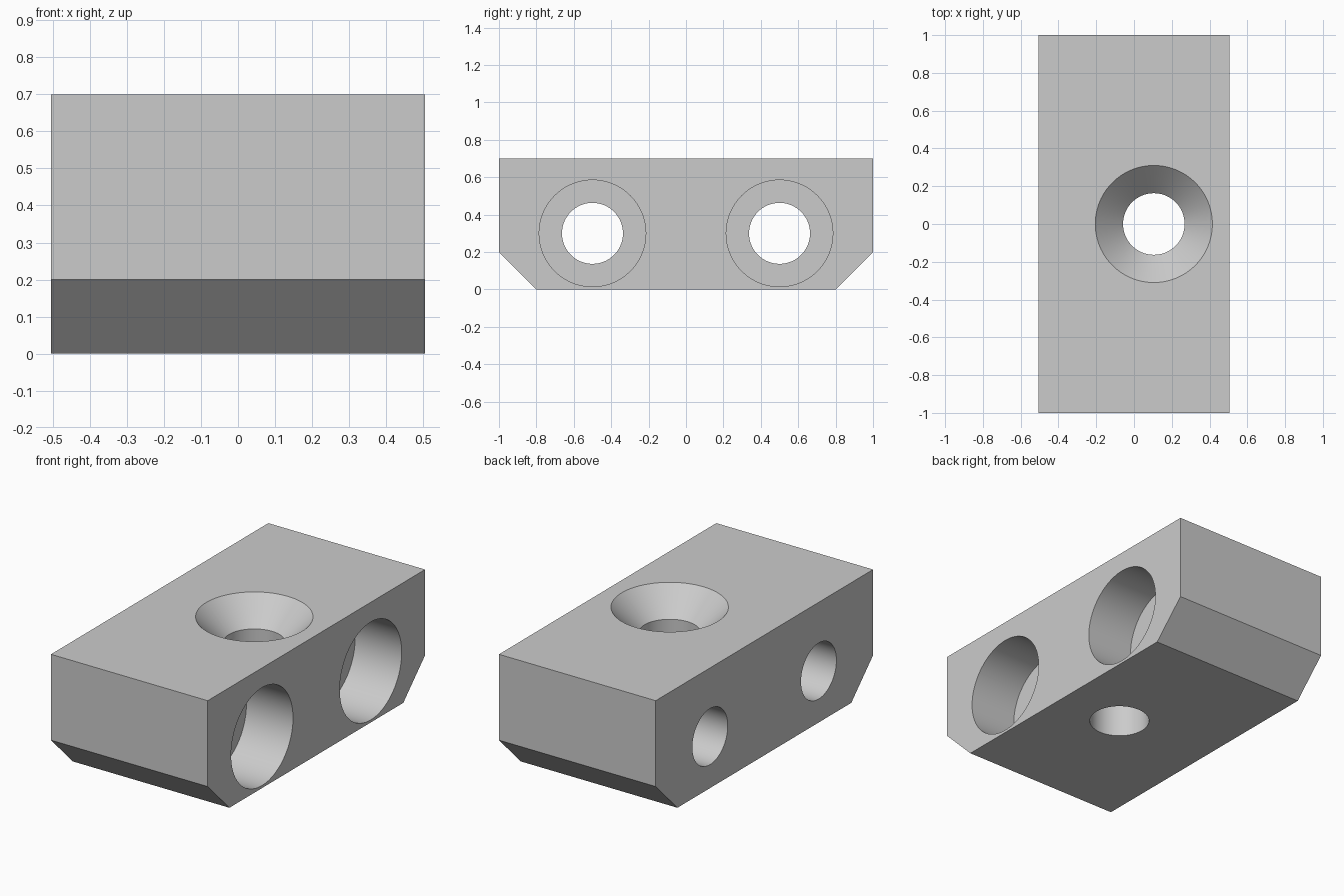
import bpy
import bmesh
from math import pi, radians
from mathutils import Matrix, Vector

if "Cube" in bpy.data.objects:
    bpy.data.objects.remove(bpy.data.objects["Cube"])

HALF_X = 0.505
HEIGHT = 0.7
HOLE_R = 0.163
SEGMENTS = 96

steel = bpy.data.materials.new("light_grey")
steel.use_nodes = True
grey = (0.6, 0.6, 0.6, 1)
steel.diffuse_color = grey
steel.node_tree.nodes["Principled BSDF"].inputs["Base Color"].default_value = grey


def add_object(name, bm):
    bmesh.ops.recalc_face_normals(bm, faces=bm.faces)
    mesh = bpy.data.meshes.new(name)
    bm.to_mesh(mesh)
    bm.free()
    mesh.materials.append(steel)
    obj = bpy.data.objects.new(name, mesh)
    bpy.context.collection.objects.link(obj)
    return obj


def lathe_cutter(name, profile, matrix):
    """Closed solid turned about local z from (radius, height) points."""
    bm = bmesh.new()
    rings = []
    for r, z in profile:
        ring = bmesh.ops.create_circle(bm, segments=SEGMENTS, radius=r,
                                       matrix=Matrix.Translation((0, 0, z)))
        rings.append(ring["verts"])
    for low, high in zip(rings, rings[1:]):
        for i in range(SEGMENTS):
            j = (i + 1) % SEGMENTS
            bm.faces.new((low[i], low[j], high[j], high[i]))
    bm.faces.new(rings[0])
    bm.faces.new(rings[-1])
    bm.transform(matrix)
    obj = add_object(name, bm)
    obj.hide_render = True
    return obj


# Block: chamfered side profile extruded across x
outline = [(-0.8, 0), (0.8, 0), (1, 0.2), (1, HEIGHT), (-1, HEIGHT), (-1, 0.2)]
bm = bmesh.new()
side = bm.faces.new([bm.verts.new((-HALF_X, y, z)) for y, z in outline])
extruded = bmesh.ops.extrude_face_region(bm, geom=[side], use_keep_orig=True)
moved = [v for v in extruded["geom"] if isinstance(v, bmesh.types.BMVert)]
bmesh.ops.translate(bm, verts=moved, vec=Vector((2 * HALF_X, 0, 0)))
block = add_object("mounting_block", bm)

# Countersunk vertical hole; the cone keeps its slope beyond the top face
over = 0.05
cutters = [lathe_cutter(
    "countersink_cutter",
    [(HOLE_R, -over), (HOLE_R, HEIGHT - 0.147),
     (0.31 + over, HEIGHT + over)],
    Matrix.Translation((0.105, 0, 0)))]

# Two counterbored cross holes, opening wide on the +x side
floor_x = HALF_X - 0.3
for y in (-0.5, 0.5):
    cutters.append(lathe_cutter(
        "counterbore_cutter",
        [(HOLE_R, -HALF_X - over), (HOLE_R, floor_x),
         (0.285, floor_x), (0.285, HALF_X + over)],
        Matrix.Translation((0, y, 0.3)) @ Matrix.Rotation(pi / 2, 4, "Y")))

for cutter in cutters:
    cut = block.modifiers.new(cutter.name, "BOOLEAN")
    cut.operation = "DIFFERENCE"
    cut.solver = "EXACT"
    cut.object = cutter

# Bake the cuts, then drop the cutters
bpy.context.view_layer.update()
graph = bpy.context.evaluated_depsgraph_get()
finished = bpy.data.meshes.new_from_object(block.evaluated_get(graph))
block.modifiers.clear()
block.data = finished
finished.materials.clear()
finished.materials.append(steel)
for polygon in finished.polygons:
    polygon.material_index = 0
for cutter in cutters:
    bpy.data.objects.remove(cutter)

# Smooth bores, sharp rims
bpy.ops.object.select_all(action="DESELECT")
block.select_set(True)
bpy.context.view_layer.objects.active = block
bpy.ops.object.shade_smooth_by_angle(angle=radians(30))
